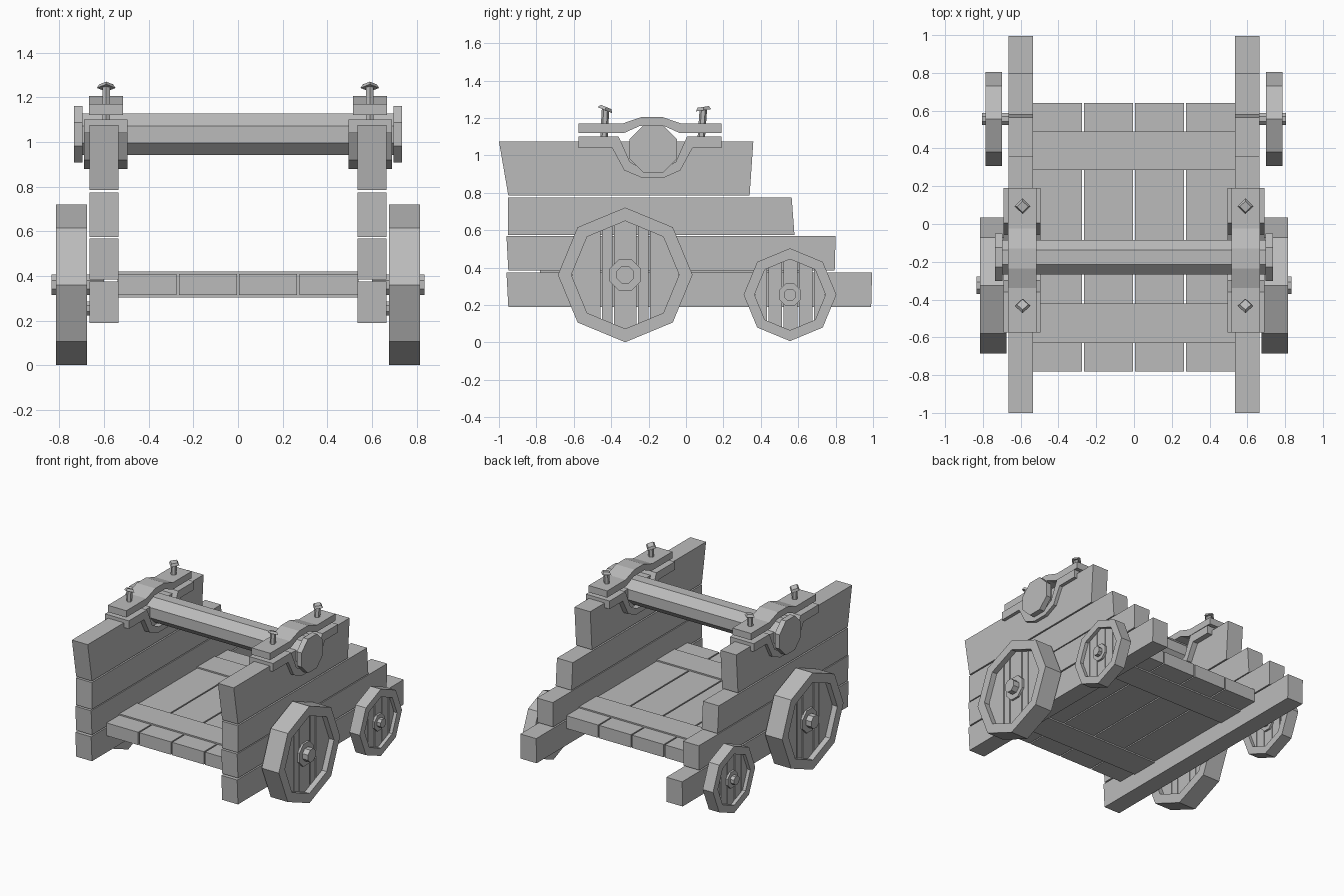
import bpy, bmesh
from math import cos, sin, pi
from mathutils import Matrix, Vector

if "Cube" in bpy.data.objects:
    bpy.data.objects.remove(bpy.data.objects["Cube"])

GREY = (0.5, 0.5, 0.5, 1)
mat = bpy.data.materials.new("plain grey")
mat.use_nodes = True
mat.diffuse_color = GREY
mat.node_tree.nodes["Principled BSDF"].inputs["Base Color"].default_value = GREY


def finish(name, bm, mirror):
    bmesh.ops.recalc_face_normals(bm, faces=bm.faces)
    me = bpy.data.meshes.new(name)
    bm.to_mesh(me)
    bm.free()
    me.materials.append(mat)
    ob = bpy.data.objects.new(name, me)
    bpy.context.collection.objects.link(ob)
    if mirror:
        ob.modifiers.new("both_sides", 'MIRROR')
    return ob


def add_prism(bm, profile, x0, x1):
    """Extrude a (y, z) outline along x."""
    a = [bm.verts.new((x0, y, z)) for y, z in profile]
    b = [bm.verts.new((x1, y, z)) for y, z in profile]
    bm.faces.new(a)
    bm.faces.new(b[::-1])
    for i in range(len(a)):
        j = (i + 1) % len(a)
        bm.faces.new((a[i], a[j], b[j], b[i]))


def prism(name, profile, x0, x1, mirror=True):
    bm = bmesh.new()
    add_prism(bm, profile, x0, x1)
    return finish(name, bm, mirror)


def box(name, x0, x1, y0, y1, z0, z1, mirror=False):
    return prism(name, [(y0, z0), (y1, z0), (y1, z1), (y0, z1)], x0, x1, mirror)


def octagon(y, z, r, turn=0.0):
    return [(y + r * cos(pi * i / 4 + turn), z + r * sin(pi * i / 4 + turn))
            for i in range(8)]


def wheel(name, y, z, r, r_in, x0, x1, cuts, recess, hub, axle, axle_end):
    # Octagonal rim
    bm = bmesh.new()
    loops = [[bm.verts.new((x, *p)) for p in octagon(y, z, rad)]
             for x, rad in ((x0, r), (x1, r), (x1, r_in), (x0, r_in))]
    for k in range(4):
        a, b = loops[k], loops[(k + 1) % 4]
        for i in range(8):
            j = (i + 1) % 8
            bm.faces.new((a[i], a[j], b[j], b[i]))
    finish(name + "_rim", bm, True)
    # Upright boards filling the rim
    edges = [-r_in] + cuts + [r_in]
    for n, (lo, hi) in enumerate(zip(edges, edges[1:])):
        bm = bmesh.new()
        add_prism(bm, octagon(y, z, r_in), x0 + recess, x1 - recess)
        for at, side in ((lo + 0.004, -1), (hi - 0.004, 1)):
            cut = bmesh.ops.bisect_plane(
                bm, geom=bm.verts[:] + bm.edges[:] + bm.faces[:],
                plane_co=(0, y + at, 0), plane_no=(0, side, 0), clear_outer=True)
            rim = [e for e in cut["geom_cut"] if isinstance(e, bmesh.types.BMEdge)]
            if rim:
                bmesh.ops.holes_fill(bm, edges=rim)
        finish(f"{name}_board_{n + 1}", bm, True)
    # Washer and axle stub
    prism(name + "_washer", octagon(y, z, hub, pi / 8), x0 + recess - 0.015, x1 - recess + 0.015)
    prism(name + "_axle", octagon(y, z, axle, pi / 8), 0.6, axle_end)


wheel("front_wheel", -0.325, 0.361, 0.36, 0.288, 0.675, 0.815,
      [-0.128, -0.064, 0.064, 0.128], 0.04, 0.09, 0.05, 0.835)
wheel("rear_wheel", 0.556, 0.255, 0.248, 0.19, 0.70, 0.785,
      [-0.12, -0.04, 0.045, 0.125], 0.025, 0.064, 0.034, 0.805)

# Stepped side planks: bottom and top height, then y of the four corners
PLANKS = [
    (0.19, 0.375, -0.95, 0.99, 0.995, -0.96),
    (0.385, 0.568, -0.95, 0.795, 0.80, -0.96),
    (0.575, 0.775, -0.952, 0.58, 0.565, -0.952),
    (0.785, 1.075, -0.95, 0.34, 0.36, -1.0),
]
for n, (z0, z1, a, b, c, d) in enumerate(PLANKS):
    prism(f"side_plank_{n + 1}", [(a, z0), (b, z0), (c, z1), (d, z1)], 0.535, 0.665)

# Floor boards and cross beams
for n in range(4):
    x = -0.54 + n * 0.27
    box(f"floor_board_{n + 1}", x + 0.005, x + 0.265, -0.78, 0.64, 0.315, 0.41)
box("front_cross_beam", -0.54, 0.54, -0.63, -0.42, 0.305, 0.42)
box("rear_cross_beam", -0.54, 0.54, 0.285, 0.49, 0.305, 0.42)

# Roller bar with end caps
YC, ZC = -0.176, 1.034
prism("roller_bar", octagon(YC, ZC, 0.1, pi / 8), -0.70, 0.70, False)
prism("roller_cap", octagon(YC, ZC, 0.137, pi / 8), 0.695, 0.735)

# Clamp straps holding the bar
prism("upper_strap", [
    (-0.575, 1.17), (-0.34, 1.17), (-0.235, 1.206), (-0.13, 1.206), (-0.025, 1.17), (0.19, 1.17),
    (0.19, 1.12), (-0.035, 1.12), (-0.12, 1.158), (-0.245, 1.158), (-0.33, 1.12), (-0.575, 1.12),
], 0.515, 0.667)
prism("lower_strap", [
    (-0.575, 1.10), (-0.36, 1.10), (-0.30, 0.965), (-0.225, 0.922), (-0.13, 0.922), (-0.055, 0.965),
    (0.005, 1.10), (0.19, 1.10), (0.19, 1.04), (0.035, 1.04), (-0.03, 0.92), (-0.12, 0.88),
    (-0.235, 0.88), (-0.33, 0.92), (-0.395, 1.04), (-0.575, 1.04),
], 0.495, 0.69)

# Bent bolts with square heads
for name, y, lean, tilt in (("front_bolt", -0.44, 0.01, -0.4), ("rear_bolt", 0.08, 0.013, 0.15)):
    bm = bmesh.new()
    shaft = bmesh.ops.create_cone(bm, cap_ends=True, segments=6, radius1=0.02,
                                  radius2=0.02, depth=0.18)["verts"]
    for v in shaft:
        v.co += Vector((0.59, y + lean * (1 if v.co.z > 0 else 0), 1.16))
    place = Matrix.Translation((0.59, y + lean, 1.25)) @ Matrix.Rotation(tilt, 4, 'X')
    bmesh.ops.create_cone(bm, cap_ends=True, segments=4, radius1=0.042,
                          radius2=0.03, depth=0.018, matrix=place)
    finish(name, bm, True)
